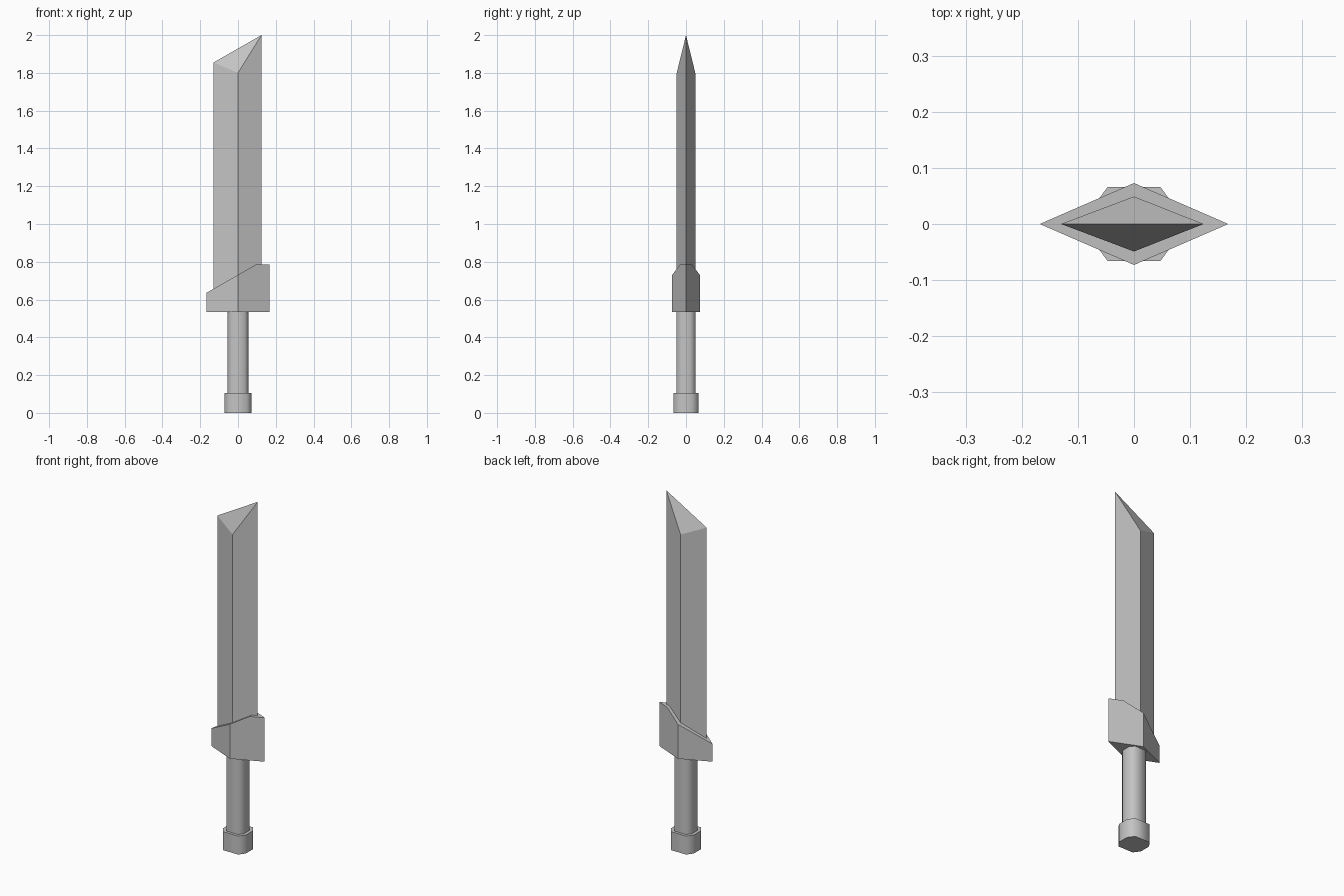
import bpy, bmesh, math

cube = bpy.data.objects.get("Cube")
if cube:
    bpy.data.objects.remove(cube, do_unlink=True)

steel = bpy.data.materials.new("plain_grey")
steel.use_nodes = True
GREY = (0.55, 0.55, 0.55, 1)
steel.diffuse_color = GREY
steel.node_tree.nodes["Principled BSDF"].inputs["Base Color"].default_value = GREY


def prism(name, outline, bottom, top, crease=None, smooth=False):
    """Upright prism; top(x) gives the upper height, crease splits the upper face."""
    bm = bmesh.new()
    low = [bm.verts.new((x, y, bottom)) for x, y in outline]
    high = [bm.verts.new((x, y, top(x))) for x, y in outline]
    n = len(outline)
    bm.faces.new(low[::-1])
    bm.faces.new(high)
    for i in range(n):
        j = (i + 1) % n
        bm.faces.new((low[i], low[j], high[j], high[i]))
    if crease:
        bmesh.ops.connect_verts(bm, verts=[high[i] for i in crease])
    mesh = bpy.data.meshes.new(name)
    bm.to_mesh(mesh)
    bm.free()
    mesh.materials.append(steel)
    obj = bpy.data.objects.new(name, mesh)
    bpy.context.collection.objects.link(obj)
    if smooth:
        bpy.ops.object.select_all(action="DESELECT")
        obj.select_set(True)
        bpy.context.view_layer.objects.active = obj
        bpy.ops.object.shade_smooth_by_angle(angle=math.radians(60))
    return obj


def octagon(scale):
    """Octagon with broad front and back sides, counter-clockwise."""
    a, b, c, d = [v * scale for v in (0.047, 0.066, 0.072, 0.032)]
    return [(-a, -b), (a, -b), (c, -d), (c, d), (a, b), (-a, b), (-c, d), (-c, -d)]


# Handle
prism("pommel", octagon(1), 0, lambda x: 0.105, smooth=True)
prism("grip", octagon(0.76), 0.1, lambda x: 0.54, smooth=True)

# Guard: diamond block with a sloping top that levels off on the left
W, D, STEP = 0.168, 0.073, 0.095
y_step = D * (1 - STEP / W)
guard_outline = [(-W, 0), (0, -D), (STEP, -y_step), (W, 0), (STEP, y_step), (0, D)]
prism("guard", guard_outline, 0.535,
      lambda x: 0.635 + 0.15 * min(1, (x + W) / (STEP + W)), crease=(2, 4))

# Blade: diamond section, the upper end cut into two facets along a slanted ridge
TIP_HEIGHTS = {-0.13: 1.855, 0: 1.8, 0.124: 2.0}
prism("blade", [(-0.13, 0), (0, -0.049), (0.124, 0), (0, 0.049)], 0.56,
      lambda x: TIP_HEIGHTS[x], crease=(0, 2))
